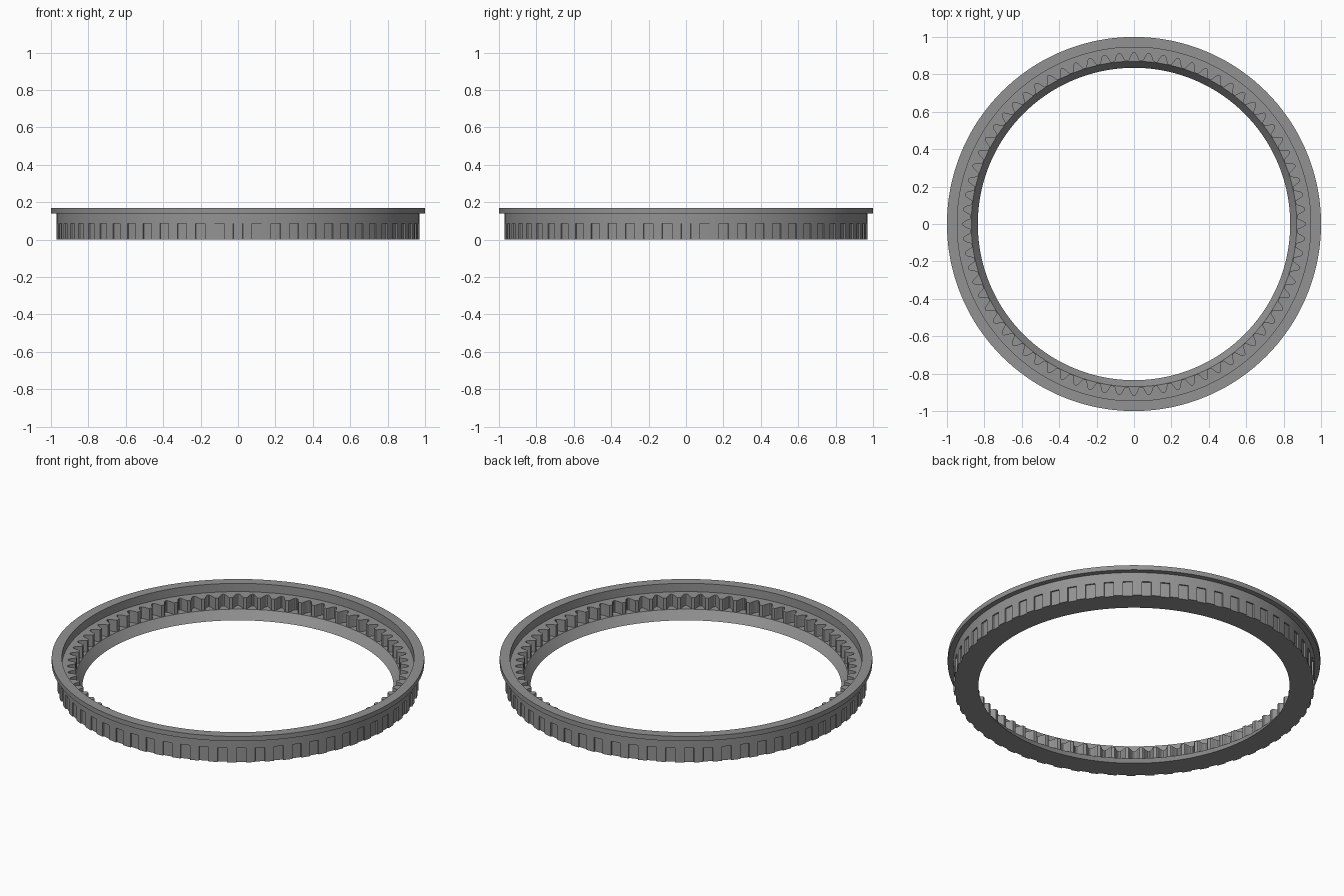
import bpy, bmesh, math

cube = bpy.data.objects.get("Cube")
if cube:
    bpy.data.objects.remove(cube, do_unlink=True)

TEETH, SLOTS = 72, 60
TOP, COLLAR_Z, LEDGE_Z, SLOT_Z, FLOOR_Z = 0.168, 0.14, 0.119, 0.085, 0.05
RIM, WALL, BORE, TIP, INNER = 1.0, 0.97, 0.945, 0.87, 0.835
SLOT_DEPTH = 0.008

# One tooth flank: (fraction of pitch from valley centre, radius)
FLANK = [(0, 0.916), (0.08, 0.914), (0.15, 0.907), (0.24, 0.893),
         (0.34, 0.875), (0.39, 0.872), (0.5, 0.872)]

grey = bpy.data.materials.new("mid_grey")
grey.use_nodes = True
colour = (0.29, 0.29, 0.29, 1)
grey.diffuse_color = colour
grey.node_tree.nodes["Principled BSDF"].inputs["Base Color"].default_value = colour


def tooth_radius(angle):
    f = angle * TEETH / math.tau % 1
    f = min(f, 1 - f)
    for (f0, r0), (f1, r1) in zip(FLANK, FLANK[1:]):
        if f <= f1:
            return r0 + (r1 - r0) * (f - f0) / (f1 - f0)
    return FLANK[-1][1]


def slot_radius(angle):
    f = angle * SLOTS / math.tau % 1
    return WALL - SLOT_DEPTH if min(f, 1 - f) < 0.25 else WALL


def sweep(name, section, angles):
    """Carry a radius/height section around the z axis."""
    bm = bmesh.new()
    rows = [[bm.verts.new((r * math.cos(a), r * math.sin(a), z))
             for r, z in section(a)] for a in angles]
    for i, row in enumerate(rows):
        nxt = rows[(i + 1) % len(rows)]
        for j in range(len(row) - 1):
            bm.faces.new((row[j], nxt[j], nxt[j + 1], row[j + 1]))
    bmesh.ops.remove_doubles(bm, verts=bm.verts, dist=1e-5)
    mesh = bpy.data.meshes.new(name)
    bm.to_mesh(mesh)
    bm.free()
    mesh.materials.append(grey)
    obj = bpy.data.objects.new(name, mesh)
    bpy.context.collection.objects.link(obj)
    bpy.ops.object.select_all(action="DESELECT")
    obj.select_set(True)
    bpy.context.view_layer.objects.active = obj
    bpy.ops.object.shade_smooth_by_angle(angle=math.radians(25))
    return obj


# Angles that follow every tooth flank and both sides of every slot edge
angles = set()
for i in range(TEETH):
    for f, _ in FLANK:
        for side in (-1, 1):
            angles.add(round((i + side * f) / TEETH % 1 * math.tau, 6))
for i in range(SLOTS):
    for edge in (-0.25, 0.25):
        for nudge in (-0.004, 0.004):
            angles.add(round((i + edge + nudge) / SLOTS % 1 * math.tau, 6))
angles = sorted(angles)


# Flanged collar: underside, rim, top face and upper bore
def collar_section(a):
    return [(WALL, COLLAR_Z), (RIM, COLLAR_Z), (RIM, TOP),
            (BORE, TOP), (BORE, LEDGE_Z)]


# Toothed body: ledge, teeth, floor, cone, base, slots and outer wall
def body_section(a):
    t, s = tooth_radius(a), slot_radius(a)
    return [(BORE, LEDGE_Z), (t, LEDGE_Z), (t, FLOOR_Z), (TIP, FLOOR_Z),
            (INNER, 0), (s, 0), (s, SLOT_Z), (WALL, SLOT_Z), (WALL, COLLAR_Z)]


sweep("flanged_collar", collar_section, angles)
sweep("toothed_ring_body", body_section, angles)

# Face normals outward: the section runs so that the solid lies on one side
for name in ("flanged_collar", "toothed_ring_body"):
    mesh = bpy.data.objects[name].data
    bm = bmesh.new()
    bm.from_mesh(mesh)
    # The collar's rim and the body's base tell which way each sweep faces
    if name == "flanged_collar":
        wrong = any(f.normal.z < -0.9 and f.calc_center_median().z > TOP - 0.001 for f in bm.faces)
    else:
        wrong = any(f.normal.z > 0.9 and f.calc_center_median().z < 0.001 for f in bm.faces)
    if wrong:
        bmesh.ops.reverse_faces(bm, faces=bm.faces)
    bm.to_mesh(mesh)
    bm.free()
